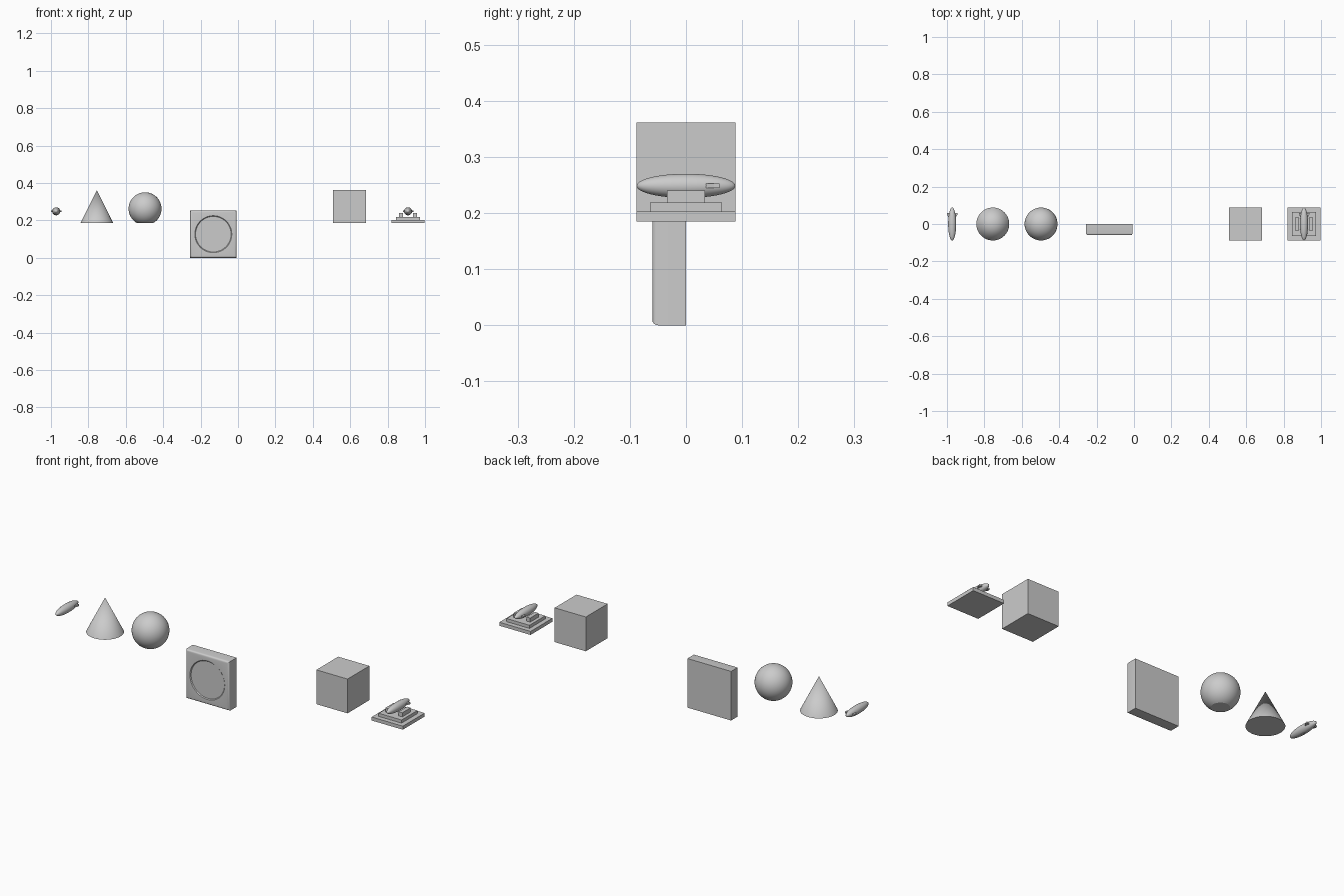
import bpy, bmesh
from mathutils import Matrix, Vector

if "Cube" in bpy.data.objects:
    bpy.data.objects.remove(bpy.data.objects["Cube"])

def finish(bm, name, smooth=False):
    bmesh.ops.recalc_face_normals(bm, faces=bm.faces)
    me = bpy.data.meshes.new(name)
    bm.to_mesh(me)
    bm.free()
    ob = bpy.data.objects.new(name, me)
    bpy.context.collection.objects.link(ob)
    if smooth:
        bpy.ops.object.select_all(action='DESELECT')
        ob.select_set(True)
        bpy.context.view_layer.objects.active = ob
        bpy.ops.object.shade_smooth_by_angle()
    return ob

def box(name, lo, hi):
    lo, hi = Vector(lo), Vector(hi)
    bm = bmesh.new()
    bmesh.ops.create_cube(bm, size=1, matrix=Matrix.Translation((lo + hi) / 2)
                          @ Matrix.Diagonal((*(hi - lo), 1)))
    return finish(bm, name)

def prism(name, outline, z0, z1):
    bm = bmesh.new()
    f = bm.faces.new([bm.verts.new((x, y, z0)) for x, y in outline])
    r = bmesh.ops.extrude_face_region(bm, geom=[f])
    bmesh.ops.translate(bm, vec=(0, 0, z1 - z0),
                        verts=[v for v in r['geom'] if isinstance(v, bmesh.types.BMVert)])
    return finish(bm, name)

def airship(name, cx, cz=0.2485):
    # Elongated hull along y
    bm = bmesh.new()
    bmesh.ops.create_uvsphere(bm, u_segments=32, v_segments=24, radius=1)
    bm.transform(Matrix.Translation((cx, 0, cz)) @ Matrix.Diagonal((0.0215, 0.088, 0.0215, 1))
                 @ Matrix.Rotation(1.5707963, 4, 'X'))
    finish(bm, name + "_hull", True)
    # Side tail fins
    for s, side in ((-1, "left"), (1, "right")):
        pts = [(0.01, 0.034), (0.0195, 0.036), (0.028, 0.050), (0.028, 0.060), (0.01, 0.060)]
        prism(f"{name}_{side}_fin", [(cx + s * x, y) for x, y in pts], cz - 0.004, cz + 0.004)
    # Small cabin under the hull
    box(name + "_cabin", (cx - 0.005, -0.012, 0.2255), (cx + 0.005, 0.012, 0.235))

Z = 0.185

# Free airship and airship on the stepped stand
airship("loose_airship", -0.972)
airship("stand_airship", 0.909)

# Cone
bm = bmesh.new()
bmesh.ops.create_cone(bm, cap_ends=True, segments=48, radius1=0.088, radius2=0, depth=0.176,
                      matrix=Matrix.Translation((-0.755, 0, Z + 0.088)))
finish(bm, "cone", True)

# Ball with a flattened underside
bm = bmesh.new()
bmesh.ops.create_uvsphere(bm, u_segments=48, v_segments=32, radius=0.088,
                          matrix=Matrix.Translation((-0.497, 0, 0.262)))
cut = bmesh.ops.bisect_plane(bm, geom=bm.verts[:] + bm.edges[:] + bm.faces[:],
                             plane_co=(0, 0, Z), plane_no=(0, 0, -1), clear_outer=True)
bmesh.ops.holes_fill(bm, edges=[e for e in bm.edges if e.is_boundary])
finish(bm, "ball", True)

# Upright slab with rounded front edges and a very shallow round dish
bm = bmesh.new()
bmesh.ops.create_cube(bm, size=1, matrix=Matrix.Translation((-0.132, -0.03, 0.126))
                      @ Matrix.Diagonal((0.248, 0.06, 0.252, 1)))
front = [e for e in bm.edges if all(v.co.y < -0.05 for v in e.verts)]
bmesh.ops.bevel(bm, geom=front, offset=0.01, segments=4, profile=0.5, affect='EDGES')
slab = finish(bm, "slab", True)
bm = bmesh.new()
bmesh.ops.create_cone(bm, cap_ends=True, segments=48, radius1=0.103, radius2=0.095, depth=0.008,
                      matrix=Matrix.Translation((-0.132, -0.06, 0.126))
                      @ Matrix.Rotation(-1.5707963, 4, 'X'))
cutter = finish(bm, "dish_cutter", True)
cutter.hide_render = True
cutter.hide_set(True)
mod = slab.modifiers.new("dish", 'BOOLEAN')
mod.operation = 'DIFFERENCE'
mod.object = cutter

# Cube
box("cube", (0.507, -0.0885, Z), (0.684, 0.0885, 0.361))

# Stepped stand with two side rails
box("stand_base", (0.821, -0.0885, Z), (0.998, 0.0885, 0.203))
box("stand_step", (0.844, -0.064, 0.203), (0.974, 0.064, 0.219))
for s, side in ((-1, "left"), (1, "right")):
    a, b = sorted((0.909 + s * 0.027, 0.909 + s * 0.048))
    box(f"stand_{side}_rail", (a, -0.034, 0.219), (b, 0.034, 0.24))
